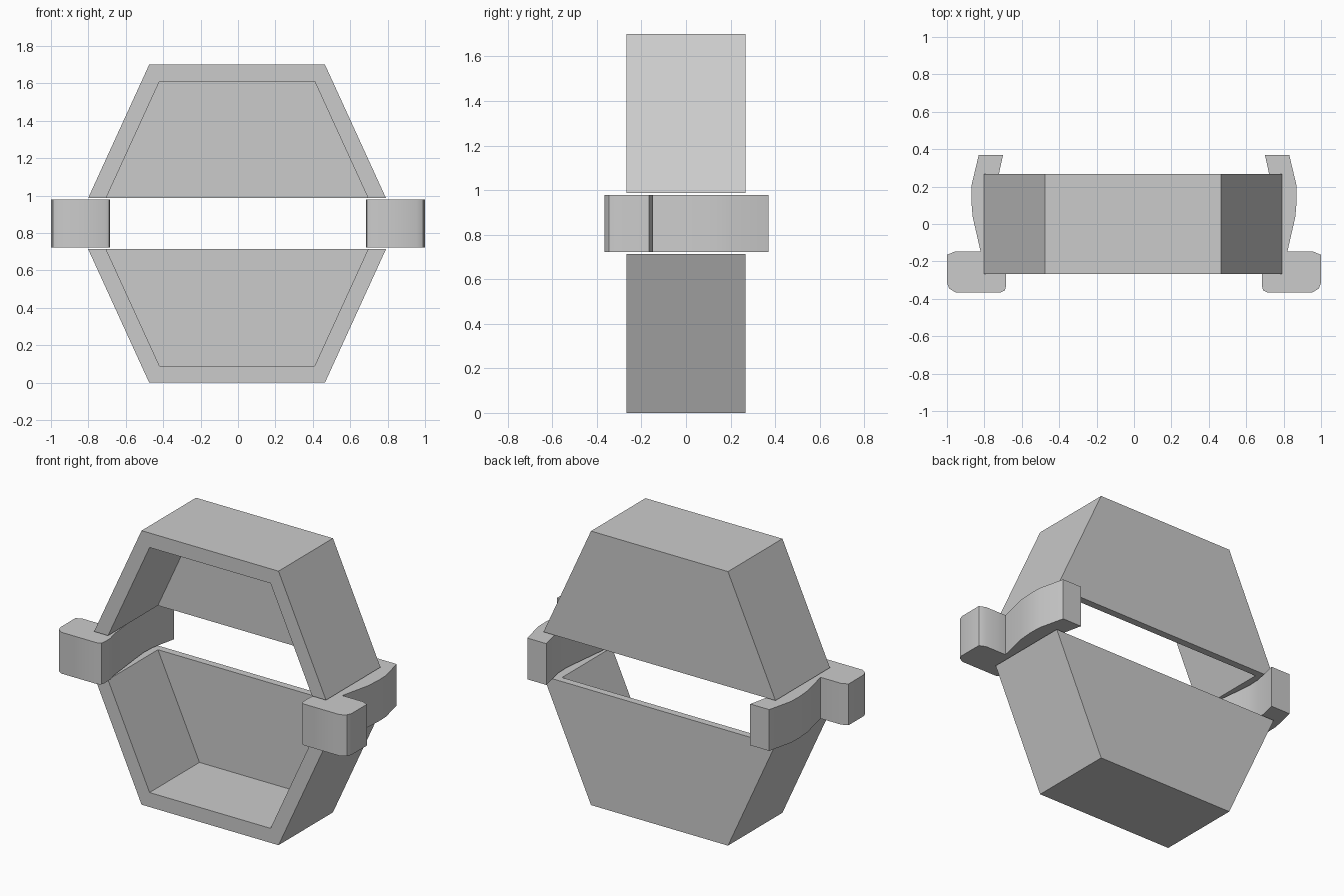
import bpy
import bmesh
import math
from mathutils import Vector

cube = bpy.data.objects.get("Cube")
if cube:
    bpy.data.objects.remove(cube, do_unlink=True)

grey = bpy.data.materials.new("plain_grey")
grey.use_nodes = True
colour = (0.6, 0.6, 0.6, 1)
grey.diffuse_color = colour
grey.node_tree.nodes["Principled BSDF"].inputs["Base Color"].default_value = colour


def prism(name, points, sweep):
    """Extrude a closed 3D outline along a vector into a solid object."""
    bm = bmesh.new()
    face = bm.faces.new([bm.verts.new(p) for p in points])
    result = bmesh.ops.extrude_face_region(bm, geom=[face], use_keep_orig=True)
    moved = [g for g in result["geom"] if isinstance(g, bmesh.types.BMVert)]
    bmesh.ops.translate(bm, verts=moved, vec=Vector(sweep))
    bmesh.ops.recalc_face_normals(bm, faces=bm.faces)
    mesh = bpy.data.meshes.new(name)
    bm.to_mesh(mesh)
    bm.free()
    mesh.materials.append(grey)
    obj = bpy.data.objects.new(name, mesh)
    bpy.context.collection.objects.link(obj)
    return obj


def activate(obj):
    bpy.ops.object.select_all(action="DESELECT")
    obj.select_set(True)
    bpy.context.view_layer.objects.active = obj


# Hollow half shells, open at the front and along the middle gap
HEIGHT, RIM, CENTRE = 1.70, 0.713, -0.005
FRONT, BACK, BACK_WALL = -0.267, 0.267, 0.045


def trapezoid(low, low_half, high, high_half, y, upside_down):
    corners = [(-low_half, low), (low_half, low), (high_half, high), (-high_half, high)]
    return [(CENTRE + x, y, HEIGHT - z if upside_down else z) for x, z in corners]


def half_shell(name, upside_down):
    shell = prism(name, trapezoid(0, 0.47, RIM, 0.796, FRONT, upside_down),
                  (0, BACK - FRONT, 0))
    # The cavity runs past the front and the rim so both stay open
    cutter = prism(name + "_cutter",
                   trapezoid(0.09, 0.415, RIM + 0.1, 0.746, FRONT - 0.1, upside_down),
                   (0, BACK - BACK_WALL - FRONT + 0.1, 0))
    cutter.hide_render = True
    cut = shell.modifiers.new("cavity", "BOOLEAN")
    cut.operation = "DIFFERENCE"
    cut.solver = "EXACT"
    cut.object = cutter
    activate(shell)
    bpy.ops.object.modifier_apply(modifier=cut.name)
    bpy.data.objects.remove(cutter, do_unlink=True)


half_shell("lower_shell", False)
half_shell("upper_shell", True)

# Side clips: a curved arm with a rounded grip at the front
CLIP = [
    (0.70, 0.37), (0.83, 0.37), (0.868, 0.21), (0.87, 0.13), (0.863, 0.04),
    (0.82, -0.148), (0.96, -0.148), (1.0, -0.165), (1.0, -0.315),
    (0.988, -0.345), (0.955, -0.365), (0.71, -0.365), (0.69, -0.355),
    (0.685, -0.335), (0.685, -0.27), (0.70, -0.22), (0.73, 0.04),
    (0.738, 0.13), (0.735, 0.21),
]
for name, side in (("left_clip", 1), ("right_clip", -1)):
    clip = prism(name, [(side * x, y, 0.722) for x, y in CLIP], (0, 0, 0.256))
    activate(clip)
    bpy.ops.object.shade_smooth_by_angle(angle=math.radians(35))
